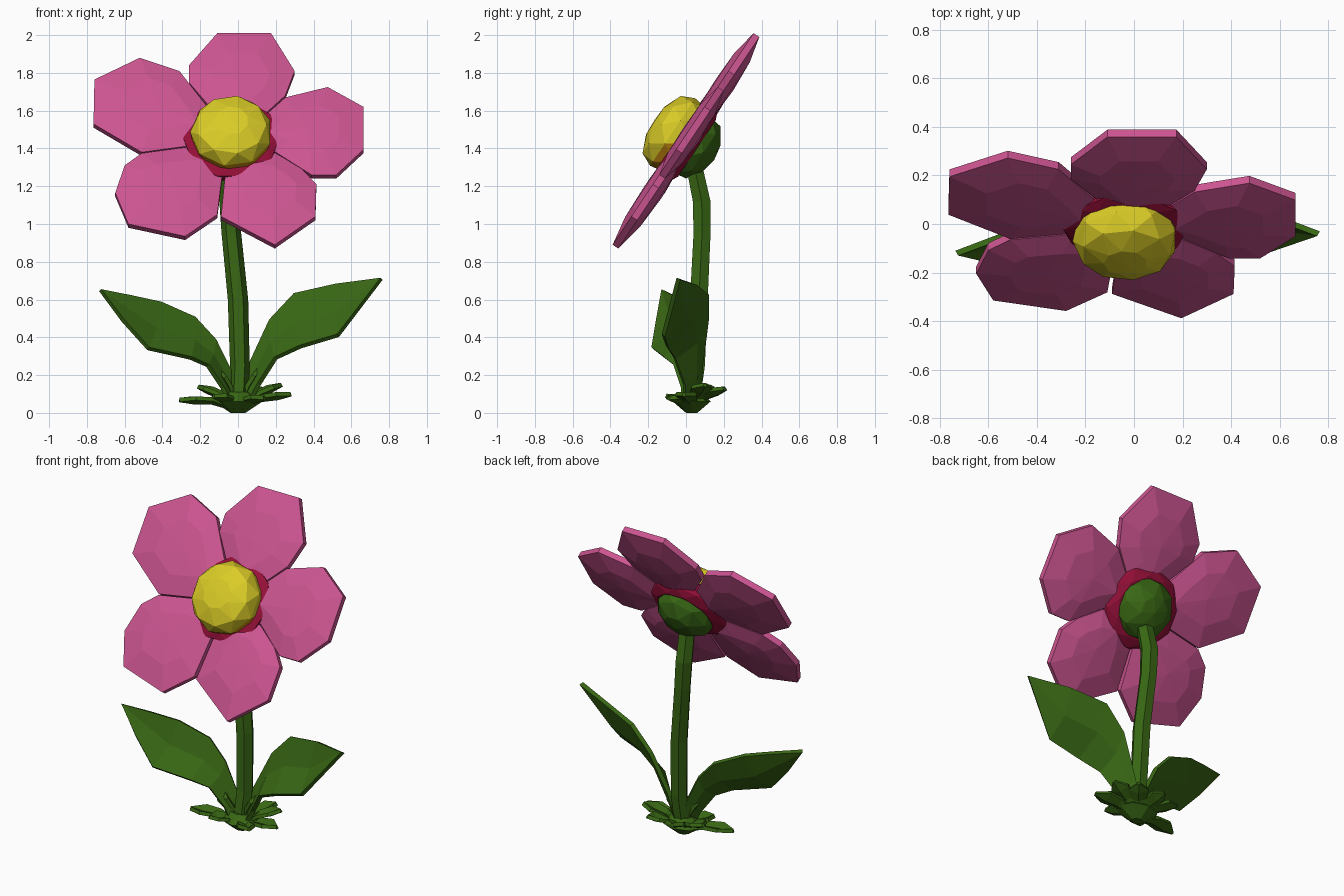
import bpy, bmesh, math
from mathutils import Vector

cube = bpy.data.objects.get("Cube")
if cube:
    bpy.data.objects.remove(cube, do_unlink=True)


def material(name, rgb):
    m = bpy.data.materials.new(name)
    m.use_nodes = True
    m.diffuse_color = (*rgb, 1)
    m.node_tree.nodes["Principled BSDF"].inputs["Base Color"].default_value = (*rgb, 1)
    return m


PINK = material("petal pink", (0.60, 0.09, 0.28))
YELLOW = material("centre yellow", (0.70, 0.60, 0.02))
ORANGE = material("centre orange", (0.62, 0.27, 0.005))
CRIMSON = material("deep crimson", (0.30, 0.005, 0.04))
GREEN = material("leaf green", (0.04, 0.135, 0.007))

# Tilted frame of the bloom: across, up the face, and out of the face
HUB = Vector((-0.035, 0, 1.44))
UP = Vector((0, 0.556, 0.832))
OUT = Vector((0, -0.832, 0.556))
ACROSS = Vector((1, 0, 0))


def finish(bm, name, *mats):
    bmesh.ops.recalc_face_normals(bm, faces=bm.faces)
    me = bpy.data.meshes.new(name)
    bm.to_mesh(me)
    bm.free()
    ob = bpy.data.objects.new(name, me)
    bpy.context.collection.objects.link(ob)
    for m in mats:
        me.materials.append(m)
    return ob


def loft(bm, rings, closed=True):
    """Join successive rings of points with quads."""
    rows = [[bm.verts.new(p) for p in r] for r in rings]
    n = len(rows[0])
    for a, b in zip(rows, rows[1:]):
        for i in range(n if closed else n - 1):
            j = (i + 1) % n
            bm.faces.new((a[i], a[j], b[j], b[i]))
    return rows


def fan(bm, ring, tip):
    t = bm.verts.new(tip)
    for i in range(len(ring)):
        bm.faces.new((ring[i], ring[(i + 1) % len(ring)], t))


def petal(name, outline):
    """Faceted pillow with a blunt rim, lying on the bloom plane."""
    flat = [Vector((x, (z - 1.44) / 1.5, z)) for x, z in outline]
    mid = sum(flat, Vector()) / len(flat)

    def ring(scale, lift):
        return [mid.lerp(p, scale) + OUT * lift for p in flat]
    bm = bmesh.new()
    rows = loft(bm, [ring(0.55, 0.045), ring(1, 0.018), ring(1, -0.018), ring(0.55, -0.05)])
    fan(bm, rows[0], mid + OUT * 0.05)
    fan(bm, rows[-1], mid - OUT * 0.06)
    return finish(bm, name, PINK)


petal("petal_top", [(-0.11, 2.0), (0.175, 2.0), (0.30, 1.80), (0.25, 1.67), (0.14, 1.57),
                    (-0.03, 1.46), (-0.14, 1.60), (-0.26, 1.74), (-0.26, 1.83)])
petal("petal_upper_right", [(-0.76, 1.755), (-0.52, 1.87), (-0.31, 1.80), (-0.17, 1.62),
                            (-0.06, 1.45), (-0.25, 1.405), (-0.51, 1.37), (-0.765, 1.52)])
petal("petal_upper_left", [(0.475, 1.715), (0.665, 1.61), (0.665, 1.385), (0.52, 1.25), (0.39, 1.25),
                           (0.2, 1.37), (0.0, 1.45), (0.16, 1.58), (0.25, 1.66)])
petal("petal_lower_right", [(-0.51, 1.365), (-0.25, 1.40), (-0.07, 1.40), (-0.085, 1.24), (-0.11, 1.04),
                            (-0.28, 0.925), (-0.58, 0.99), (-0.65, 1.155), (-0.60, 1.30)])
petal("petal_lower_left", [(-0.01, 1.40), (-0.07, 1.23), (-0.09, 1.03), (0.195, 0.88),
                           (0.41, 1.03), (0.415, 1.20), (0.34, 1.28), (0.2, 1.365)])


def dome(name, profile, tip, sides, *mats):
    """Turned shape about the bloom axis from (radius, height) pairs."""
    bm = bmesh.new()
    rings = []
    for k, (r, h) in enumerate(profile):
        angles = [math.tau * (i + 0.5 * (k % 2)) / sides for i in range(sides)]
        rings.append([HUB + OUT * h + (ACROSS * math.cos(a) + UP * math.sin(a)) * r for a in angles])
    rows = loft(bm, rings)
    bmesh.ops.triangulate(bm, faces=bm.faces)
    fan(bm, rows[-1], HUB + OUT * tip)
    bm.faces.new(rows[0])
    return finish(bm, name, *mats)


# Flower centre, with an orange band low on its underside
centre = dome("flower_centre", [(0.20, -0.02), (0.218, 0.085), (0.185, 0.155), (0.09, 0.195)],
              0.20, 9, YELLOW, ORANGE)
for f in centre.data.polygons:
    d = f.center - HUB
    if d.dot(OUT) + 0.3 * d.dot(UP) < 0.03:
        f.material_index = 1
dome("crimson_collar", [(0.19, -0.07), (0.24, -0.04), (0.255, 0.03), (0.2, 0.05)], 0.05, 10, CRIMSON)
dome("calyx", [(0.17, 0.0), (0.19, -0.045), (0.165, -0.11), (0.09, -0.165)], -0.18, 8, GREEN)

# Six-sided bent stem
bm = bmesh.new()
path = [(0.0, 0.025, 0.02, 0.05), (0.01, 0.055, 0.25, 0.052), (0.0, 0.068, 0.6, 0.054),
        (-0.035, 0.085, 0.95, 0.052), (-0.045, 0.083, 1.12, 0.054), (-0.04, 0.045, 1.3, 0.05)]
rows = loft(bm, [[Vector((x + r * math.cos(a), y + r * math.sin(a), z))
                  for a in (math.tau * i / 6 for i in range(6))] for x, y, z, r in path])
bm.faces.new(rows[0])
bm.faces.new(rows[-1])
finish(bm, "stem", GREEN)


def leaf(name, upper, lower, fold, thick):
    """Folded blade between two matching edges, given thickness."""
    bm = bmesh.new()
    rings = []
    for i, (a, b) in enumerate(zip(upper, lower)):
        a, b = Vector(a), Vector(b)
        rings.append([a, (a + b) / 2 + Vector(fold) * (a - b).length, b])
    loft(bm, rings, closed=False)
    bmesh.ops.remove_doubles(bm, verts=bm.verts, dist=0.002)
    ob = finish(bm, name, GREEN)
    mod = ob.modifiers.new("thickness", "SOLIDIFY")
    mod.thickness = thick
    mod.offset = 0
    return ob


# Two large leaves
leaf("leaf_right",
     [(0.0, 0.05, 0.06), (-0.04, 0.05, 0.22), (-0.12, 0.05, 0.385), (-0.23, 0.05, 0.505),
      (-0.41, 0.0, 0.585), (-0.57, -0.06, 0.62), (-0.73, -0.12, 0.65)],
     [(-0.04, -0.02, 0.04), (-0.08, -0.02, 0.13), (-0.16, -0.06, 0.25), (-0.25, -0.11, 0.29),
      (-0.475, -0.175, 0.34), (-0.61, -0.15, 0.49), (-0.73, -0.12, 0.65)],
     (0.03, 0.1, -0.06), 0.025)
leaf("leaf_left",
     [(0.0, 0.07, 0.06), (0.06, 0.08, 0.25), (0.17, 0.11, 0.49), (0.30, 0.11, 0.63),
      (0.52, 0.05, 0.68), (0.76, -0.04, 0.71)],
     [(0.05, -0.01, 0.04), (0.11, -0.01, 0.15), (0.20, -0.06, 0.29), (0.33, -0.1, 0.35),
      (0.53, -0.12, 0.41), (0.76, -0.04, 0.71)],
     (-0.03, 0.1, -0.06), 0.025)


# Rosette of short blades around the foot
def blade(name, tip, width):
    root, tip = Vector((0, 0.03, 0.02)), Vector(tip)
    side = (tip - root).cross(Vector((0, 0, 1))).normalized() * width
    spine = [(0, 0.25, 0), (0.45, 0.8, 0.03), (0.75, 1, 0.02), (1, 0.12, 0)]
    up, low = [], []
    for t, w, rise in spine:
        p = root.lerp(tip, t) + Vector((0, 0, rise))
        up.append(p + side * w)
        low.append(p - side * w)
    return leaf(name, up, low, (0, 0, -0.2), 0.022)


tips = [(-0.31, -0.03, 0.07), (-0.21, 0.13, 0.14), (-0.05, 0.21, 0.13), (0.13, 0.20, 0.13),
        (0.23, 0.10, 0.15), (0.28, -0.01, 0.10), (0.14, -0.09, 0.08), (-0.13, -0.10, 0.09)]
for i, t in enumerate(tips):
    blade(f"foot_blade_{i + 1}", t, 0.055)
blade("sprout_left", (0.11, 0.03, 0.23), 0.03)
blade("sprout_right", (-0.10, 0.0, 0.22), 0.03)

# Tapered crown the rosette grows from
bm = bmesh.new()
rows = loft(bm, [[Vector((r * math.cos(a) * 1.3, 0.03 + r * math.sin(a), z))
                  for a in (math.tau * i / 8 for i in range(8))]
                 for r, z in ((0.03, 0.0), (0.10, 0.06), (0.05, 0.11))])
bm.faces.new(rows[0])
bm.faces.new(rows[-1])
finish(bm, "foot_crown", GREEN)
